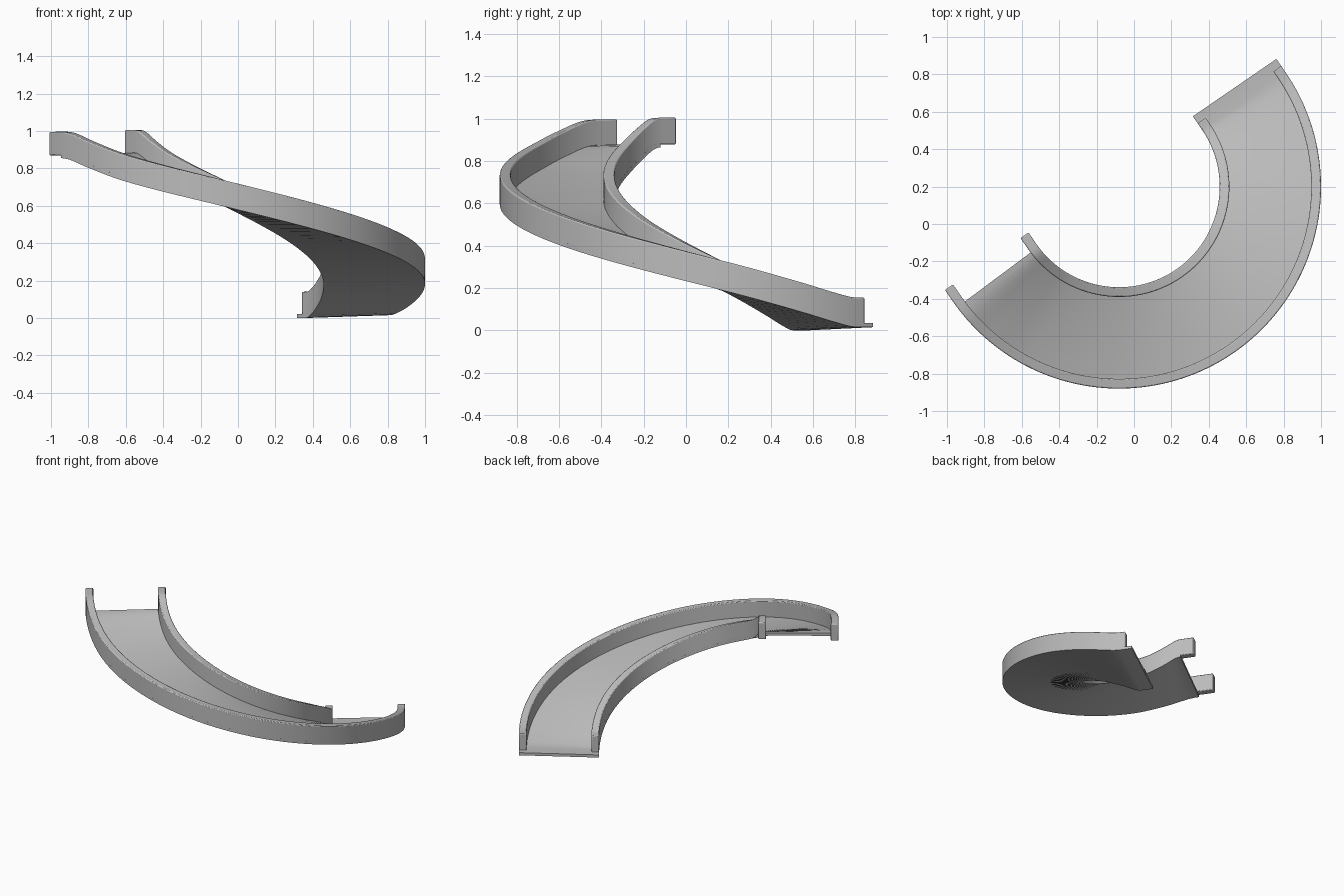
import bpy, bmesh, math

if "Cube" in bpy.data.objects:
    bpy.data.objects.remove(bpy.data.objects["Cube"])

CX, CY = -0.08, 0.20            # centre of the spiral
A0, A1 = 214.5, 394.5           # upper and lower angle, degrees
R_IN, R_OUT, RAIL_W = 0.538, 1.08, 0.052
FLOOR_T, HEIGHT = 0.02, 0.14

# underside height along the spiral: (angle, z)
DROP = [(A0, 0.865), (220, 0.858), (228, 0.812), (241, 0.737), (270, 0.60),
        (315, 0.387), (360, 0.172), (380, 0.067), (388, 0.024), (A1, 0.0)]

plastic = bpy.data.materials.new("grey_plastic")
plastic.diffuse_color = (0.5, 0.5, 0.5, 1)
plastic.use_nodes = True
plastic.node_tree.nodes["Principled BSDF"].inputs["Base Color"].default_value = plastic.diffuse_color


def tangent(i):
    if i in (0, len(DROP) - 1):
        return 0.0
    (a, za), (b, zb) = DROP[i - 1], DROP[i + 1]
    return (zb - za) / (b - a)


def base_z(ang):
    """Smooth height through the DROP points."""
    ang = min(max(ang, A0), A1)
    i = max(k for k in range(len(DROP) - 1) if DROP[k][0] <= ang)
    (a, za), (b, zb) = DROP[i], DROP[i + 1]
    h = b - a
    t = (ang - a) / h
    return ((2*t**3 - 3*t**2 + 1) * za + (t**3 - 2*t**2 + t) * h * tangent(i)
            + (3*t**2 - 2*t**3) * zb + (t**3 - t**2) * h * tangent(i + 1))


def place(r, z, ang, along):
    """Point at radius r and height z, moved straight along the tangent."""
    a = math.radians(ang)
    bank = -0.01 + 0.025 * (ang - A0) / (A1 - A0)
    return (CX + r * math.cos(a) - along * math.sin(a),
            CY + r * math.sin(a) + along * math.cos(a),
            base_z(ang) + z + bank * (r - R_IN) / (R_OUT - R_IN))


def sweep(name, profile, start, end, first=A0, bevel=0.0):
    """Sweep an (r, z) profile down the spiral with straight end pieces."""
    n = 90
    frames = [(first + (A1 - first) * i / n, 0.0) for i in range(n + 1)]
    if start:
        frames.insert(0, (A0, start))
    frames.append((A1, end))
    bm = bmesh.new()
    rings = [[bm.verts.new(place(r, z, a, s)) for r, z in profile] for a, s in frames]
    m = len(profile)
    for p, q in zip(rings, rings[1:]):
        for k in range(m):
            bm.faces.new((p[k], p[(k + 1) % m], q[(k + 1) % m], q[k]))
    bm.faces.new(rings[0])
    bm.faces.new(rings[-1])
    bmesh.ops.recalc_face_normals(bm, faces=bm.faces)
    mesh = bpy.data.meshes.new(name)
    bm.to_mesh(mesh)
    bm.free()
    ob = bpy.data.objects.new(name, mesh)
    bpy.context.collection.objects.link(ob)
    mesh.materials.append(plastic)
    if bevel:
        mod = ob.modifiers.new("soft_edges", 'BEVEL')
        mod.width, mod.segments, mod.limit_method = bevel, 2, 'ANGLE'
        mod.angle_limit = math.radians(50)
    bpy.ops.object.select_all(action='DESELECT')
    ob.select_set(True)
    bpy.context.view_layer.objects.active = ob
    bpy.ops.object.shade_smooth_by_angle(angle=math.radians(35))
    return ob


# sliding floor, starting just inside the rails and running past them at the exit
f0, f1 = R_IN, R_OUT
floor = [(f0, 0), (f1, 0), (f1, FLOOR_T), (f1 - RAIL_W - 0.012, FLOOR_T),
         (f0 + RAIL_W + 0.012, FLOOR_T), (f0, FLOOR_T)]
sweep("slide_floor", floor, 0, 0.086, first=A0 + 2.2)

# side rails
for name, r in (("inner_rail", R_IN), ("outer_rail", R_OUT - RAIL_W)):
    rail = [(r, 0.014), (r + RAIL_W, 0.014), (r + RAIL_W, HEIGHT), (r, HEIGHT)]
    sweep(name, rail, -0.072, 0.04, bevel=0.006)
